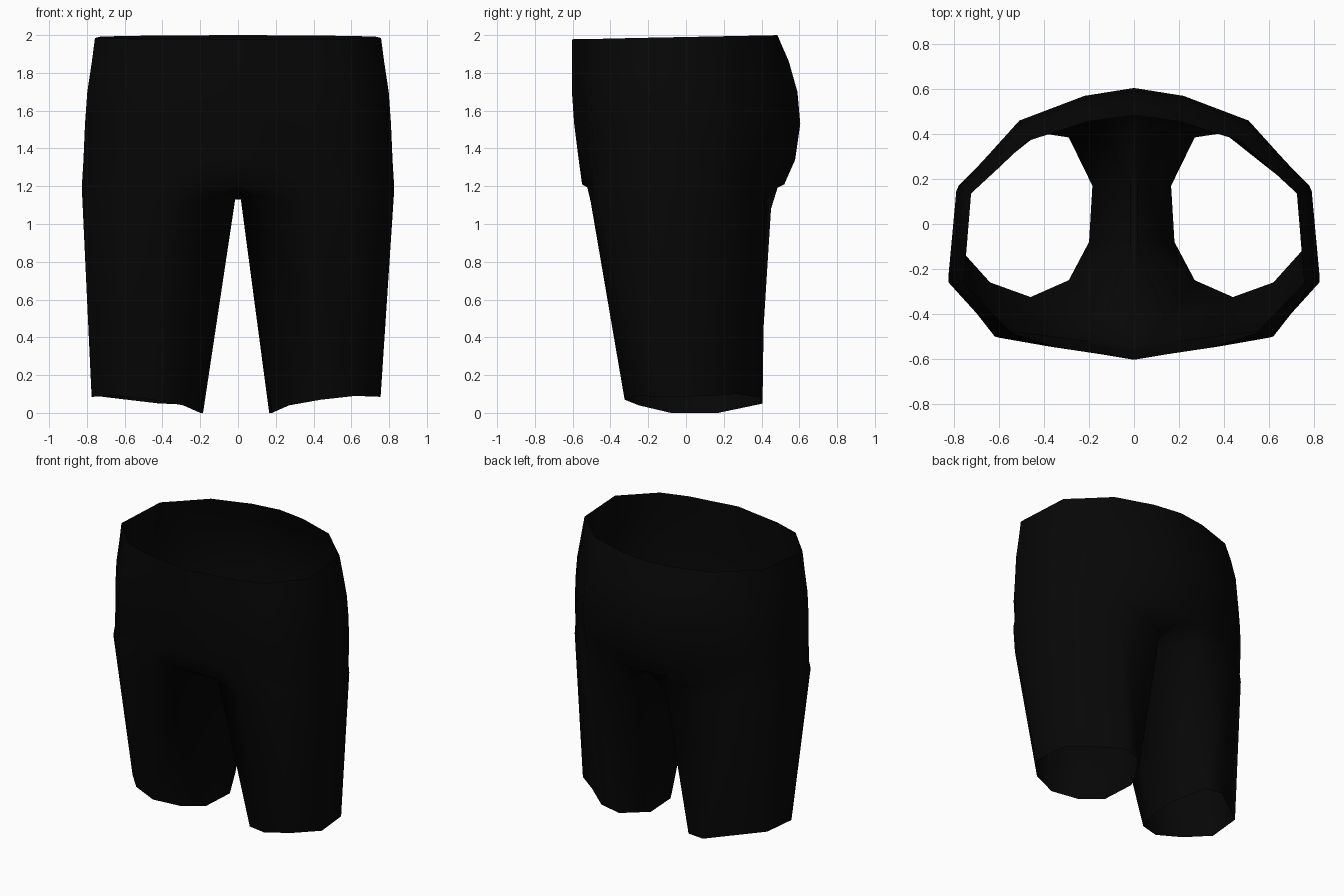
import bpy, bmesh

if "Cube" in bpy.data.objects:
    bpy.data.objects.remove(bpy.data.objects["Cube"])

# half outline at hip height, front centre -> side -> back centre
HIP = [(0, -.598), (.16, -.572), (.38, -.54), (.62, -.505), (.81, -.26), (.775, .17),
       (.65, .305), (.51, .46), (.22, .57), (0, .605)]
CORNER = 3
# hip outline reshaped per level: z, width, front depth, back depth, corner
LEVELS = [(1.99, .935, 1.01, .80, .945), (1.86, .955, 1.01, .90, .97),
          (1.70, .985, 1.01, .975, .99), (1.53, 1, .99, 1, 1),
          (1.34, 1.01, .95, .955, 1), (1.21, 1.02, .92, .86, 1)]
# top of the leg, front inner -> side -> back inner
THIGH = [(.14, -.43, 1.14), (.36, -.505, 1.12), (.63, -.475, 1.13), (.825, -.26, 1.15),
         (.78, .17, 1.14), (.65, .30, 1.12), (.48, .42, 1.08), (.15, .45, 1.08)]
# crotch seam: back fold, inner back, inner front, front fold
BACK_FOLD, FRONT_FOLD = (0, .44, 1.17), (0, -.46, 1.18)
CROTCH = [(.015, .17, 1.13), (.015, -.09, 1.13)]
# leg opening, same order as the thigh, closing along the inner leg
HEM = [(.27, -.25, .04), (.44, -.325, .07), (.62, -.26, .09), (.755, -.11, .085),
       (.735, .14, .09), (.57, .27, .10), (.40, .405, .08),
       (.27, .385, .045), (.165, .17, 0), (.18, -.08, 0)]

bm = bmesh.new()


def ring(points, side, shift=0):
    return [bm.verts.new((side * x + shift, y, z)) for x, y, z in points]


def bridge(a, b, closed=False):
    n = len(a)
    for i in range(n if closed else n - 1):
        j = (i + 1) % n
        bm.faces.new((a[i], a[j], b[j], b[i]))


def level(z, w, front, back, corner):
    pts = []
    for i, (x, y) in enumerate(HIP):
        yy = y * (front if y < 0 else back)
        k = corner if i == CORNER else 1
        pts.append((x * w * k, yy * k, z + (.02 * yy if z > 1.95 else 0)))
    return pts


crotch = {}
for side in (1, -1):
    # hips
    rings = [ring(level(*row), side) for row in LEVELS]
    rings.append(ring([FRONT_FOLD] + THIGH + [BACK_FOLD], side))
    for a, b in zip(rings, rings[1:]):
        bridge(a, b)
    # leg, the left one slightly lower at the outer back
    hem = [(x, y, z - (.03 if side < 0 and x > .35 and y > .2 else 0)) for x, y, z in HEM]
    inner = ring(CROTCH, side)
    last = rings[-1]
    bridge(last[1:-1] + inner, ring(hem, side, -.02 if side < 0 else 0), True)
    # gusset triangles under the seat and the front
    bm.faces.new((last[-1], last[-2], inner[0]))
    bm.faces.new((last[0], last[1], inner[1]))
    crotch[side] = [last[-1]] + inner + [last[0]]

# crotch strip joining the two legs
bridge(crotch[1], crotch[-1])
bmesh.ops.remove_doubles(bm, verts=bm.verts, dist=.001)
bmesh.ops.recalc_face_normals(bm, faces=bm.faces)

mesh = bpy.data.meshes.new("shorts")
bm.to_mesh(mesh)
bm.free()
shorts = bpy.data.objects.new("shorts", mesh)
bpy.context.collection.objects.link(shorts)

black = bpy.data.materials.new("black fabric")
black.diffuse_color = (.002, .002, .002, 1)
black.use_nodes = True
black.node_tree.nodes["Principled BSDF"].inputs["Base Color"].default_value = black.diffuse_color
mesh.materials.append(black)
for p in mesh.polygons:
    p.use_smooth = True
